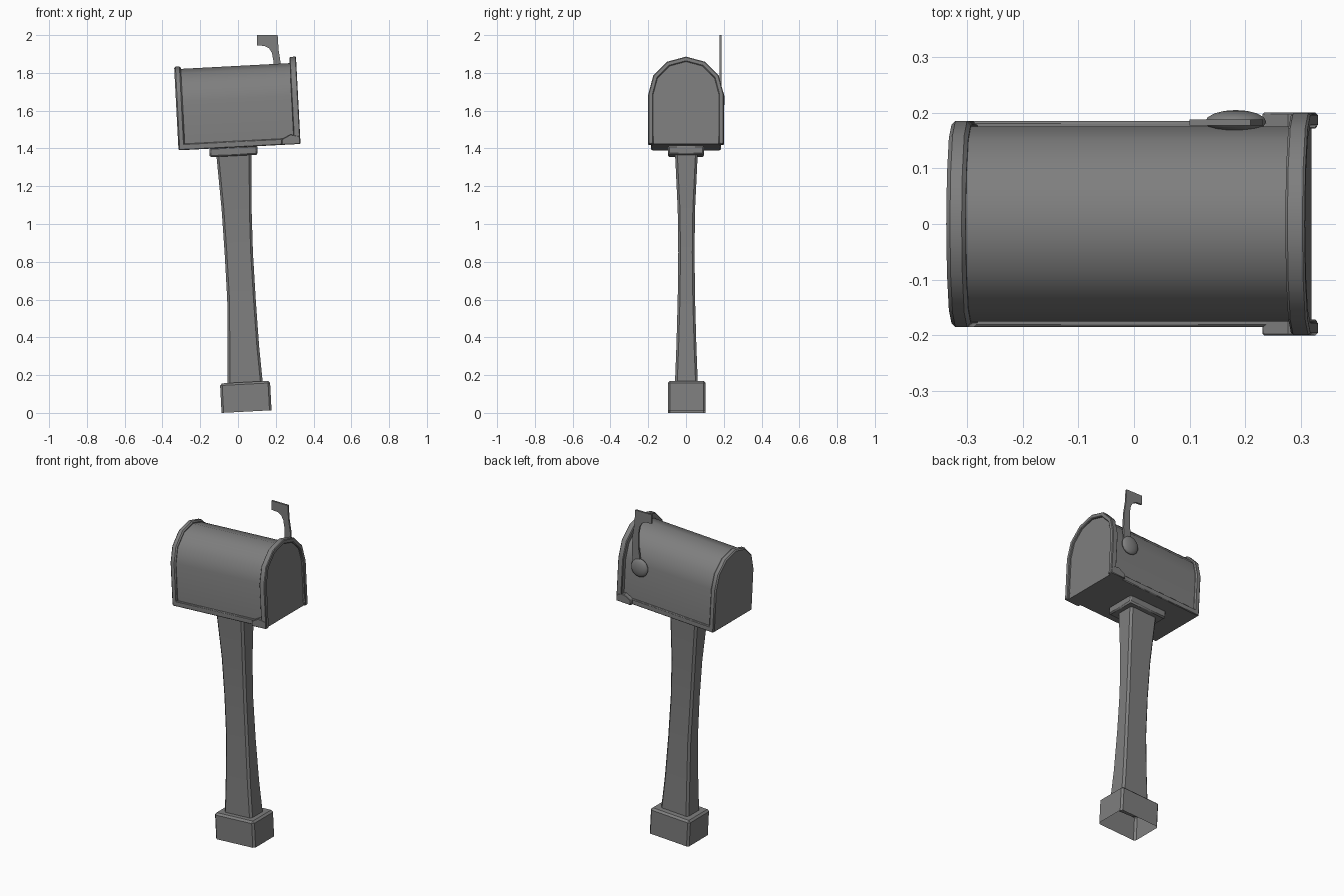
import bpy, bmesh, math
from mathutils import Matrix, Vector

cube = bpy.data.objects.get("Cube")
if cube:
    bpy.data.objects.remove(cube, do_unlink=True)

grey = bpy.data.materials.new("plain_grey")
grey.use_nodes = True
GREY = (0.21, 0.21, 0.21, 1)
grey.diffuse_color = GREY
grey.node_tree.nodes["Principled BSDF"].inputs["Base Color"].default_value = GREY


def finish(name, bm, matrix=Matrix(), angle=35):
    bmesh.ops.recalc_face_normals(bm, faces=bm.faces)
    mesh = bpy.data.meshes.new(name)
    bm.to_mesh(mesh)
    bm.free()
    mesh.shade_smooth()
    mesh.set_sharp_from_angle(angle=math.radians(angle))
    mesh.materials.append(grey)
    obj = bpy.data.objects.new(name, mesh)
    obj.matrix_world = matrix
    bpy.context.collection.objects.link(obj)
    return obj


def prism(name, points, axis, start, end, matrix=Matrix(), bevel=0):
    """Extrude a flat outline along x (points are y, z) or y (points are x, z)."""
    bm = bmesh.new()
    place = (lambda p: (start, p[0], p[1])) if axis == "x" else (lambda p: (p[0], start, p[1]))
    face = bm.faces.new([bm.verts.new(place(p)) for p in points])
    grown = bmesh.ops.extrude_face_region(bm, geom=[face])["geom"]
    step = end - start
    move = Vector((step, 0, 0) if axis == "x" else (0, step, 0))
    bmesh.ops.translate(bm, verts=[g for g in grown if isinstance(g, bmesh.types.BMVert)], vec=move)
    obj = finish(name, bm, matrix)
    if bevel:
        mod = obj.modifiers.new("soft_edges", "BEVEL")
        mod.width, mod.segments = bevel, 1
        mod.limit_method, mod.angle_limit = "ANGLE", math.radians(50)
    return obj


def arch(half, height, floor=0, steps=6):
    """Round-topped outline, from the right foot over the top to the left foot."""
    spring = height - half
    curve = [(half * math.cos(math.pi * i / steps), spring + half * math.sin(math.pi * i / steps))
             for i in range(steps + 1)]
    return [(half, floor)] + curve + [(-half, floor)]


def rect(half, low, high):
    return [(-half, low), (half, low), (half, high), (-half, high)]


# Leaning frame of the box: origin at its lower rear edge
tilt = Matrix.Translation((-0.315, 0, 1.39)) @ Matrix.Rotation(math.radians(-3), 4, "Y")

# Box body, raised rear rim and bottom flange
prism("box_body", arch(0.175, 0.43), "x", 0.01, 0.615, tilt)
prism("rear_rim", arch(0.185, 0.443), "x", 0, 0.035, tilt, 0.007)
prism("bottom_flange", rect(0.185, 0, 0.033), "x", 0.005, 0.613, tilt, 0.004)

# Door: recessed plate inside an open-footed arch rim
prism("door_panel", arch(0.185, 0.445), "x", 0.612, 0.635, tilt)
prism("door_rim", arch(0.2, 0.463) + arch(0.174, 0.437)[::-1], "x", 0.612, 0.647, tilt, 0.004)

# Hinge tabs on both lower door corners
tab = [(0.547, 0), (0.549, 0.03), (0.596, 0.053), (0.645, 0.042), (0.645, 0)]
for name, side in (("hinge_back", 1), ("hinge_front", -1)):
    prism(name, tab, "y", 0.172 * side, 0.201 * side, tilt, 0.003)

# Collar between box and post
prism("collar", rect(0.095, -0.045, 0.005), "x", 0.163, 0.418, tilt, 0.008)

# Signal flag and its domed pivot
flag = [(0.10, 2.0), (0.21, 2.0), (0.215, 1.92), (0.228, 1.84), (0.232, 1.75), (0.225, 1.65),
        (0.15, 1.64), (0.178, 1.70), (0.188, 1.78), (0.188, 1.86), (0.18, 1.905),
        (0.165, 1.93), (0.14, 1.943), (0.10, 1.945)]
prism("signal_flag", flag, "y", 0.177, 0.188)
bm = bmesh.new()
bmesh.ops.create_uvsphere(bm, u_segments=14, v_segments=8, radius=1)
finish("flag_pivot", bm, Matrix.Translation((0.183, 0.184, 1.655))
       @ Matrix.Diagonal((0.056, 0.021, 0.056, 1)) @ Matrix.Rotation(math.pi / 2, 4, "X"))

# Bowed post: rings of height, left x, right x, half depth, with chamfered corners
rings = [(0.12, -0.055, 0.135, 0.062), (0.35, -0.055, 0.112, 0.053), (0.6, -0.057, 0.094, 0.046),
         (0.85, -0.071, 0.079, 0.043), (1.08, -0.087, 0.072, 0.046), (1.37, -0.115, 0.071, 0.06)]
bm = bmesh.new()
loops = []
c = 0.012
for z, l, r, h in rings:
    outline = [(l + c, -h), (r - c, -h), (r, c - h), (r, h - c),
               (r - c, h), (l + c, h), (l, h - c), (l, c - h)]
    loops.append([bm.verts.new((x, y + 0.002, z)) for x, y in outline])
for a, b in zip(loops, loops[1:]):
    for i in range(len(a)):
        j = (i + 1) % len(a)
        bm.faces.new((a[i], a[j], b[j], b[i]))
bm.faces.new(loops[0])
bm.faces.new(loops[-1])
finish("post", bm, angle=30)

# Base block, open underneath
bm = bmesh.new()
bmesh.ops.create_cube(bm, size=1, matrix=Matrix.Translation((0.1325, 0.004, 0.078))
                      @ Matrix.Diagonal((0.265, 0.2, 0.156, 1)))
bmesh.ops.delete(bm, geom=[f for f in bm.faces if f.normal.z < -0.9], context="FACES_ONLY")
edges = [e for e in bm.edges if not e.is_boundary]
bmesh.ops.bevel(bm, geom=edges, offset=0.011, segments=1, affect="EDGES")
finish("base_block", bm, Matrix.Translation((-0.087, 0, 0))
       @ Matrix.Rotation(math.radians(-3), 4, "Y"), 30)
